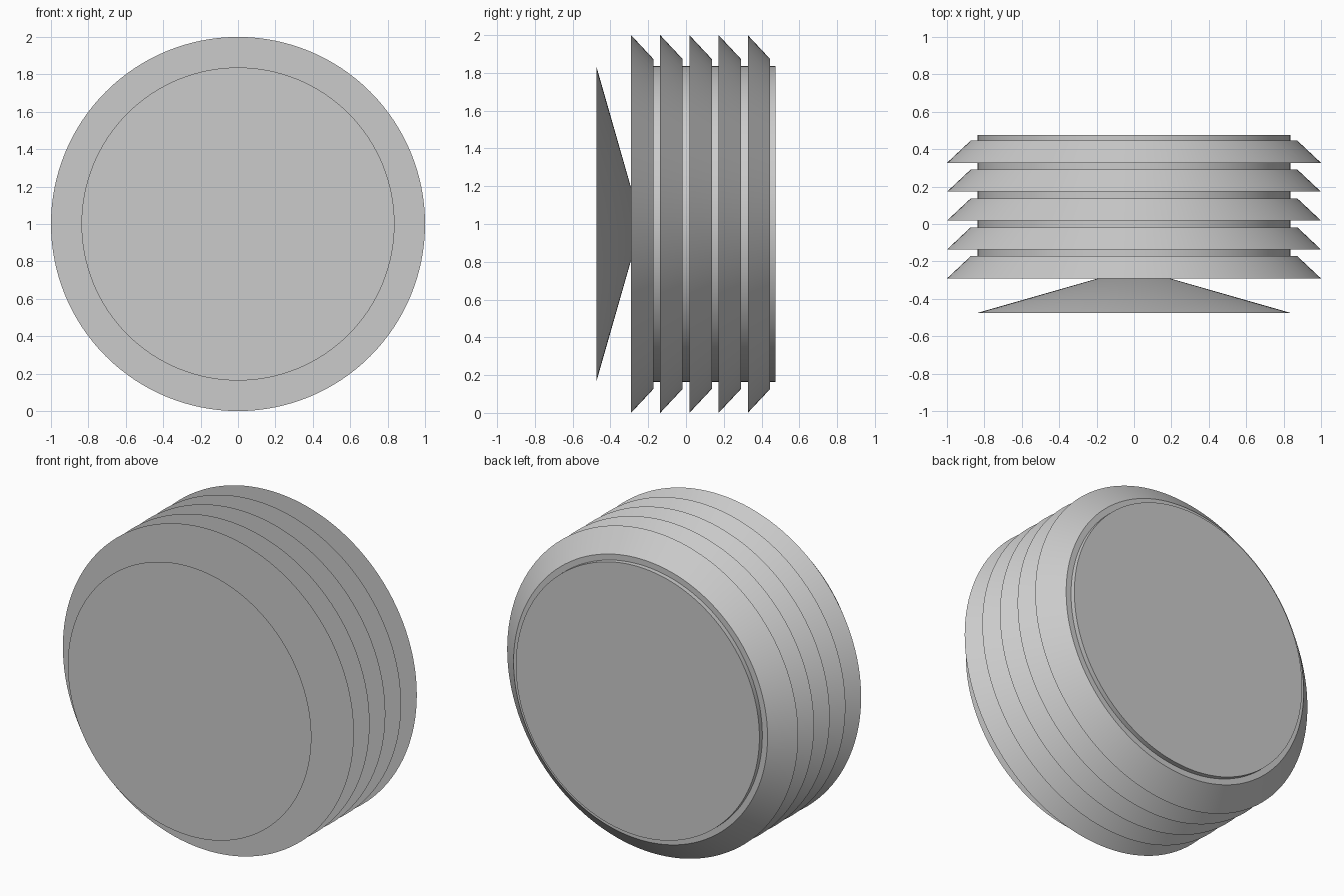
import bpy, bmesh, math
from mathutils import Vector, Matrix

cube = bpy.data.objects.get("Cube")
if cube:
    bpy.data.objects.remove(cube, do_unlink=True)

SEGMENTS = 128
CENTRE = Vector((0, 0, 1))

grey = bpy.data.materials.new("plain grey")
grey.use_nodes = True
grey.diffuse_color = (0.6, 0.6, 0.6, 1)
grey.node_tree.nodes["Principled BSDF"].inputs["Base Color"].default_value = (0.6, 0.6, 0.6, 1)


def lathe(name, profile):
    """Turn a profile of (radius, y) points around the horizontal y axis."""
    bm = bmesh.new()
    verts = [bm.verts.new((r, y, 0)) for r, y in profile]
    edges = [bm.edges.new(pair) for pair in zip(verts, verts[1:])]
    bmesh.ops.spin(bm, geom=verts + edges, cent=(0, 0, 0), axis=(0, 1, 0),
                   angle=math.tau, steps=SEGMENTS, use_merge=True)
    bmesh.ops.remove_doubles(bm, verts=bm.verts[:], dist=0.0001)
    bmesh.ops.recalc_face_normals(bm, faces=bm.faces[:])
    bmesh.ops.transform(bm, matrix=Matrix.Translation(CENTRE), verts=bm.verts[:])
    mesh = bpy.data.meshes.new(name)
    bm.to_mesh(mesh)
    bm.free()
    mesh.materials.append(grey)
    obj = bpy.data.objects.new(name, mesh)
    bpy.context.collection.objects.link(obj)
    bpy.ops.object.select_all(action="DESELECT")
    obj.select_set(True)
    bpy.context.view_layer.objects.active = obj
    bpy.ops.object.shade_smooth_by_angle(angle=math.radians(30))
    return obj


# Solid core drum, closed at both ends
lathe("core_drum", [(0, -0.18), (0.837, -0.18), (0.837, 0.475), (0, 0.475)])

# Five flared fins, wide edge to the front; the first one also closes the front
for i in range(5):
    y = -0.291 + i * 0.1545
    inner = 0.15 if i == 0 else 0.8
    lathe(f"flared_fin_{i + 1}",
          [(inner, y), (1, y), (0.873, y + 0.119), (0.8, y + 0.119)])

# Front cone: flat round face, conical back sunk into the first fin
lathe("front_cone", [(0, -0.475), (0.837, -0.475), (0, -0.236)])
